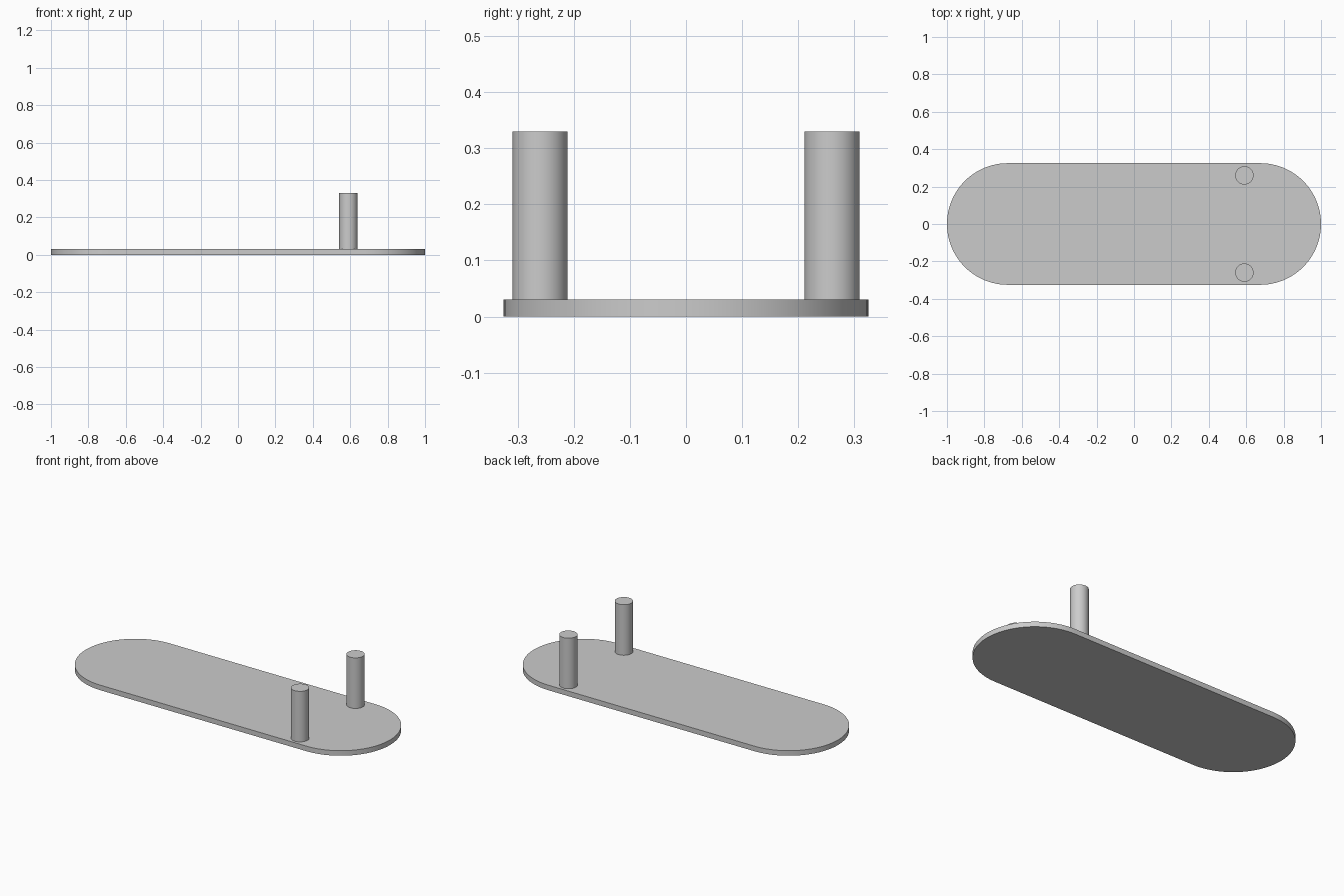
import bpy
import bmesh
from math import cos, sin, pi, radians

if "Cube" in bpy.data.objects:
    bpy.data.objects.remove(bpy.data.objects["Cube"], do_unlink=True)

GREY = 0.6
grey = bpy.data.materials.new("light grey")
grey.use_nodes = True
grey.diffuse_color = (GREY, GREY, GREY, 1)
grey.node_tree.nodes["Principled BSDF"].inputs["Base Color"].default_value = (GREY, GREY, GREY, 1)


def extrude_outline(name, points, bottom, top):
    """Extrude a flat outline between two heights, smooth round the sides."""
    bm = bmesh.new()
    face = bm.faces.new([bm.verts.new((x, y, bottom)) for x, y in points])
    result = bmesh.ops.extrude_face_region(bm, geom=[face])
    verts = [v for v in result["geom"] if isinstance(v, bmesh.types.BMVert)]
    bmesh.ops.translate(bm, verts=verts, vec=(0, 0, top - bottom))
    bmesh.ops.recalc_face_normals(bm, faces=bm.faces)
    mesh = bpy.data.meshes.new(name)
    bm.to_mesh(mesh)
    bm.free()
    mesh.materials.append(grey)
    obj = bpy.data.objects.new(name, mesh)
    bpy.context.collection.objects.link(obj)
    bpy.ops.object.select_all(action="DESELECT")
    obj.select_set(True)
    bpy.context.view_layer.objects.active = obj
    bpy.ops.object.shade_smooth_by_angle(angle=radians(30))
    return obj


def arc(cx, cy, radius, start, end, steps):
    angles = [start + (end - start) * i / steps for i in range(steps + 1)]
    return [(cx + radius * cos(a), cy + radius * sin(a)) for a in angles]


# Base plate with fully rounded ends
thickness, end_radius = 0.03, 0.325
end_x = 1 - end_radius
outline = arc(end_x, 0, end_radius, -pi / 2, pi / 2, 48)
outline += arc(-end_x, 0, end_radius, pi / 2, 3 * pi / 2, 48)
extrude_outline("base_plate", outline, 0, thickness)

# Pair of upright pegs near the left end
for name, side in (("front_peg", -1), ("back_peg", 1)):
    circle = arc(0.59, side * 0.26, 0.049, 0, 2 * pi, 48)[:-1]
    extrude_outline(name, circle, thickness, 0.33)
